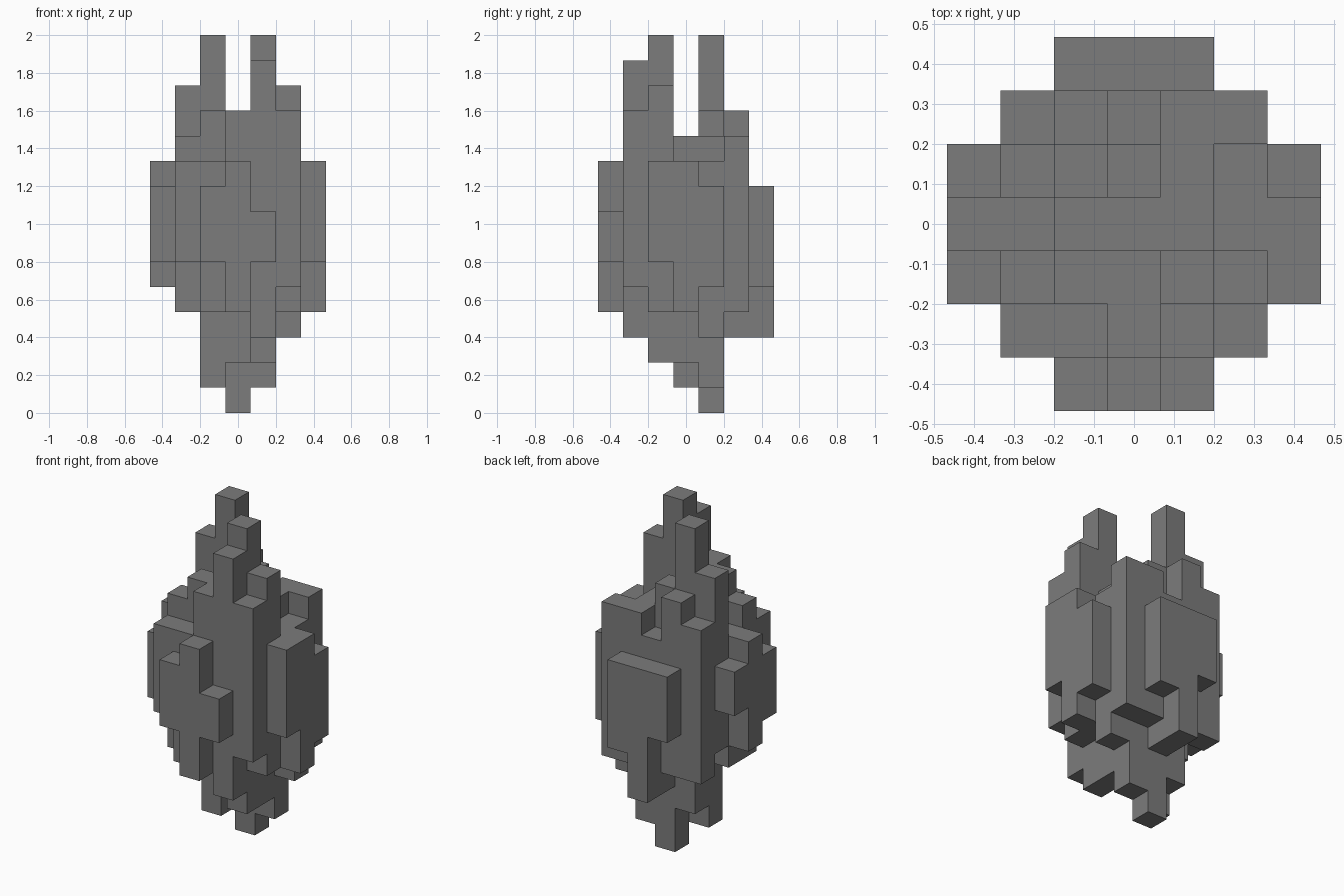
import bpy
import bmesh
from mathutils import Vector

cube = bpy.data.objects.get("Cube")
if cube:
    bpy.data.objects.remove(cube, do_unlink=True)

UNIT = 2 / 15  # edge length of one block

# Plan of the stone, back row first; each character is a hex block level
TOPS = ["..999..", ".bcabb.", "9dfcba9", "aabbbaa", "9bccfda", ".aacec.", "..9a8.."]
BASES = ["..635..", ".44344.", "7520135", "5412244", "6444246", ".64435.", "..646.."]

SIDES = [Vector(d) for d in ((1, 0, 0), (-1, 0, 0), (0, 1, 0),
                             (0, -1, 0), (0, 0, 1), (0, 0, -1))]


def flat_material(name, value):
    mat = bpy.data.materials.new(name)
    mat.use_nodes = True
    colour = (value, value, value, 1)
    mat.diffuse_color = colour
    mat.node_tree.nodes["Principled BSDF"].inputs["Base Color"].default_value = colour
    return mat


def filled_cells():
    """Stack blocks between the base and top level of every column."""
    cells = set()
    for row, (tops, bases) in enumerate(zip(TOPS, BASES)):
        for col, (top, base) in enumerate(zip(tops, bases)):
            if top != ".":
                for level in range(int(base, 16), int(top, 16)):
                    cells.add((col - 3, 3 - row, level))
    return cells


def build_stone(name, cells, mat):
    """Skin the blocks, keeping only the faces that are exposed."""
    bm = bmesh.new()
    for cell in cells:
        centre = Vector(cell) + Vector((0, 0, 0.5))
        for side in SIDES:
            if tuple(int(c) for c in Vector(cell) + side) in cells:
                continue
            u = Vector((side.y, side.z, side.x)) / 2
            v = side.cross(u)
            middle = centre + side / 2
            corners = (middle - u - v, middle + u - v, middle + u + v, middle - u + v)
            bm.faces.new([bm.verts.new(c * UNIT) for c in corners])
    bmesh.ops.remove_doubles(bm, verts=bm.verts, dist=UNIT / 100)

    # Merge coplanar block faces into larger flat facets
    bmesh.ops.dissolve_limit(bm, angle_limit=0.02, verts=bm.verts,
                             edges=bm.edges, delimit={"NORMAL"})
    mesh = bpy.data.meshes.new(name)
    bm.to_mesh(mesh)
    bm.free()
    mesh.materials.append(mat)
    obj = bpy.data.objects.new(name, mesh)
    bpy.context.collection.objects.link(obj)
    return obj


build_stone("blocky_stone", filled_cells(), flat_material("stone_grey", 0.2))
